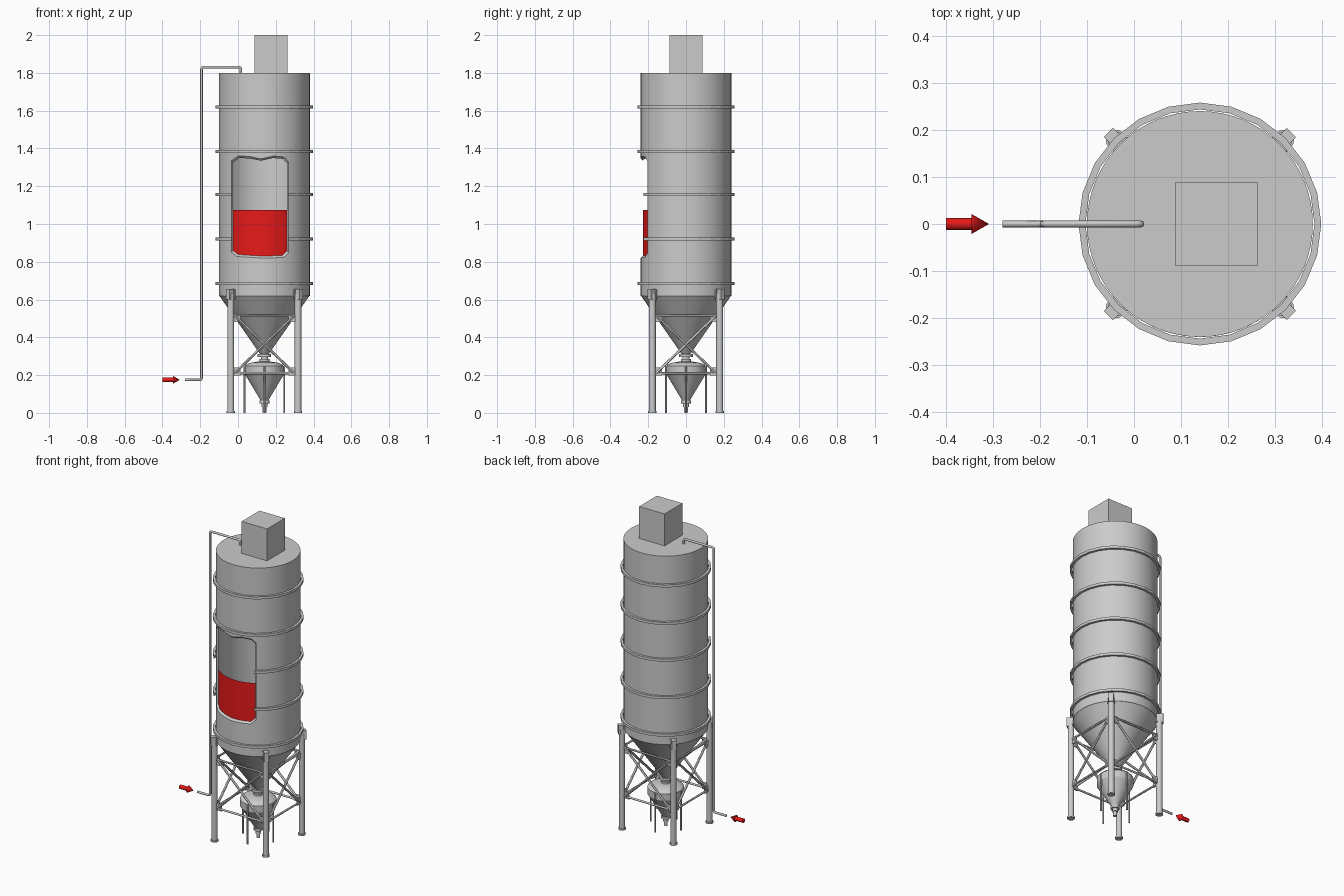
import bpy, bmesh, math
from mathutils import Vector, Matrix

if "Cube" in bpy.data.objects:
    bpy.data.objects.remove(bpy.data.objects["Cube"])

CX = 0.14                      # silo axis
R, R_IN = 0.24, 0.229          # wall radii

red = bpy.data.materials.new("red")
red.diffuse_color = (0.8, 0.01, 0.01, 1)
red.use_nodes = True
red.node_tree.nodes["Principled BSDF"].inputs["Base Color"].default_value = red.diffuse_color


def finish(name, bm, smooth=True, mat=None):
    bmesh.ops.remove_doubles(bm, verts=bm.verts, dist=1e-5)
    bmesh.ops.recalc_face_normals(bm, faces=bm.faces)
    me = bpy.data.meshes.new(name)
    bm.to_mesh(me)
    bm.free()
    ob = bpy.data.objects.new(name, me)
    bpy.context.collection.objects.link(ob)
    if mat:
        me.materials.append(mat)
    if smooth:
        bpy.ops.object.select_all(action='DESELECT')
        ob.select_set(True)
        bpy.context.view_layer.objects.active = ob
        bpy.ops.object.shade_smooth_by_angle(angle=math.radians(30))
    return ob


def lathe(name, profile, n=48, closed=False, smooth=True):
    """Revolve (radius, z) points around the silo axis."""
    bm = bmesh.new()
    rings = [[bm.verts.new((CX + r * math.cos(2 * math.pi * i / n), r * math.sin(2 * math.pi * i / n), z))
              for i in range(n)] for r, z in profile]
    pairs = list(zip(rings, rings[1:])) + ([(rings[-1], rings[0])] if closed else [])
    for a, b in pairs:
        for i in range(n):
            j = (i + 1) % n
            bm.faces.new((a[i], a[j], b[j], b[i]))
    if not closed:
        bm.faces.new(rings[0])
        bm.faces.new(rings[-1])
    return finish(name, bm, smooth)


def rod(name, a, b, r, r2=None, n=12, mat=None):
    """Cylinder or cone between two points."""
    a, b = Vector(a), Vector(b)
    d = b - a
    m = Matrix.Translation((a + b) / 2) @ d.to_track_quat('Z', 'Y').to_matrix().to_4x4()
    bm = bmesh.new()
    bmesh.ops.create_cone(bm, cap_ends=True, segments=n, radius1=r, radius2=r if r2 is None else r2,
                          depth=d.length, matrix=m)
    return finish(name, bm, True, mat)


def box(name, center, size, angle=0):
    bm = bmesh.new()
    m = Matrix.Translation(center) @ Matrix.Rotation(angle, 4, 'Z') @ Matrix.Diagonal((*size, 1))
    bmesh.ops.create_cube(bm, size=1, matrix=m)
    return finish(name, bm, False)


def on_wall(x, z, r):
    return (x, -math.sqrt(r * r - (x - CX) ** 2), z)


# Silo wall, roof, discharge cone
wall = lathe("silo_wall", [(R, 1.79), (R, 0.62), (R_IN, 0.62), (R_IN, 1.79)], 64, True)
lathe("silo_roof", [(R, 1.79), (R, 1.80)], 64)
lathe("silo_cone", [(R, 0.622), (0.022, 0.31)], 64)

# Stiffening rings
rings = [lathe("stiffening_ring", [(0.2435, z - .008), (0.258, z - .008), (0.258, z + .008), (0.2435, z + .008)],
               24, True, False) for z in (1.62, 1.385, 1.155, 0.92, 0.685)]

# Broken-out window cut through wall and rings
outline = [(-.034, .85), (-.005, .828), (.12, .82), (.24, .822), (.267, .848), (.267, 1.33),
           (.245, 1.355), (.19, 1.36), (.12, 1.345), (.06, 1.358), (0, 1.36), (-.034, 1.335)]
bm = bmesh.new()
face = bm.faces.new([bm.verts.new((x, -0.4, z)) for x, z in outline])
ext = bmesh.ops.extrude_face_region(bm, geom=[face])
bmesh.ops.translate(bm, vec=(0, 0.35, 0), verts=[v for v in ext["geom"] if isinstance(v, bmesh.types.BMVert)])
cutter = finish("window_cutter", bm, False)
cutter.hide_render = True
for ob in [wall] + rings[2:4]:
    mod = ob.modifiers.new("window", 'BOOLEAN')
    mod.operation, mod.solver, mod.object = 'DIFFERENCE', 'EXACT', cutter
    bpy.context.view_layer.objects.active = ob
    bpy.ops.object.modifier_apply(modifier="window")
bpy.data.objects.remove(cutter)

# Bevelled lip around the window
WX, WZ = 0.1165, 1.09
pts = []
for (x0, z0), (x1, z1) in zip(outline, outline[1:] + outline[:1]):
    pts += [(x0 + (x1 - x0) * k / 4, z0 + (z1 - z0) * k / 4) for k in range(4)]
bm = bmesh.new()
lip = [(bm.verts.new(on_wall(x, z, R)),
        bm.verts.new(on_wall(WX + (x - WX) * .95, WZ + (z - WZ) * .96, R_IN))) for x, z in pts]
for (a, b), (c, d) in zip(lip, lip[1:] + lip[:1]):
    bm.faces.new((a, c, d, b))
finish("window_lip", bm, False)

# Red fill visible in the window
lower = [(WX + (x - WX) * .95, WZ + (z - WZ) * .96) for x, z in pts[:17]]
bm = bmesh.new()
cols = [(bm.verts.new(on_wall(x, z, R_IN)), bm.verts.new(on_wall(x, 1.075, R_IN))) for x, z in lower]
for (a, b), (c, d) in zip(cols, cols[1:]):
    bm.faces.new((a, c, d, b))
finish("fill_level", bm, True, red)

# Roof filter box
box("filter_box", (0.175, 0, 1.90), (0.176, 0.176, 0.20))

# Support legs, brackets and bracing
O = 0.178
corners = [(CX + sx * O, sy * O) for sx, sy in ((1, 1), (-1, 1), (-1, -1), (1, -1))]
for i, (x, y) in enumerate(corners):
    ang = math.radians(45 + 90 * i)
    rod("leg", (x, y, 0), (x, y, 0.63), 0.018, n=16)
    rod("leg_foot", (x, y, 0), (x, y, 0.01), 0.022, n=16)
    radial = Vector((math.cos(ang), math.sin(ang), 0))
    c = Vector((CX, 0, 0))
    box("leg_bracket", c + radial * 0.255 + Vector((0, 0, 0.628)), (0.04, 0.028, 0.056), ang)
    box("leg_plate", c + radial * 0.241 + Vector((0, 0, 0.628)), (0.008, 0.042, 0.05), ang)
    p, q = Vector((x, y, 0)), Vector((*corners[(i + 1) % 4], 0))
    d = (q - p).normalized()
    lo, hi = Vector((0, 0, 0.21)), Vector((0, 0, 0.515))
    rod("cross_bar", p + lo, q + lo, 0.006)
    rod("cross_bar", p + hi, q + hi, 0.006)
    s, e = p + d * 0.02, q - d * 0.02
    rod("diagonal_brace", s + lo, e + hi, 0.007)
    rod("diagonal_brace", s + hi, e + lo, 0.007)
    for z in (0.22, 0.502):
        for base, off in ((p, d), (q, -d)):
            box("gusset", base + off * 0.032 + Vector((0, 0, z)), (0.036, 0.006, 0.042), math.atan2(d.y, d.x))

# Outlet, pressure vessel and its legs
lathe("silo_outlet", [(.022, .33), (.022, .312), (.036, .312), (.036, .296), (.018, .296), (.018, .285),
                      (.026, .285), (.026, .265)], 24)
lathe("dosing_vessel", [(.03, .272), (.07, .266), (.095, .257), (.104, .247), (.104, .205), (.02, .065),
                        (.026, .065), (.026, .05), (.016, .05), (.016, .03), (.011, .03), (.011, .003)], 32)
for k in range(4):
    x, y = CX + 0.105 * math.cos(k * math.pi / 2), 0.105 * math.sin(k * math.pi / 2)
    rod("vessel_leg", (x, y, 0), (x, y, 0.245), 0.005)

# Filling pipe
cu = bpy.data.curves.new("filling_pipe", 'CURVE')
cu.dimensions, cu.bevel_depth, cu.bevel_resolution, cu.use_fill_caps = '3D', 0.007, 2, True
path = [(-.28, .175), (-.203, .175), (-.196, .178), (-.193, .185), (-.193, 1.82), (-.190, 1.827), (-.183, 1.83),
        (.005, 1.83), (.012, 1.827), (.015, 1.82), (.015, 1.795)]
sp = cu.splines.new('POLY')
sp.points.add(len(path) - 1)
for pt, (x, z) in zip(sp.points, path):
    pt.co = (x, 0, z, 1)
bpy.context.collection.objects.link(bpy.data.objects.new("filling_pipe", cu))

# Flow arrow
rod("arrow_shaft", (-.40, 0, .175), (-.345, 0, .175), 0.0125, n=24, mat=red)
rod("arrow_head", (-.345, 0, .175), (-.308, 0, .175), 0.021, 0, n=24, mat=red)
